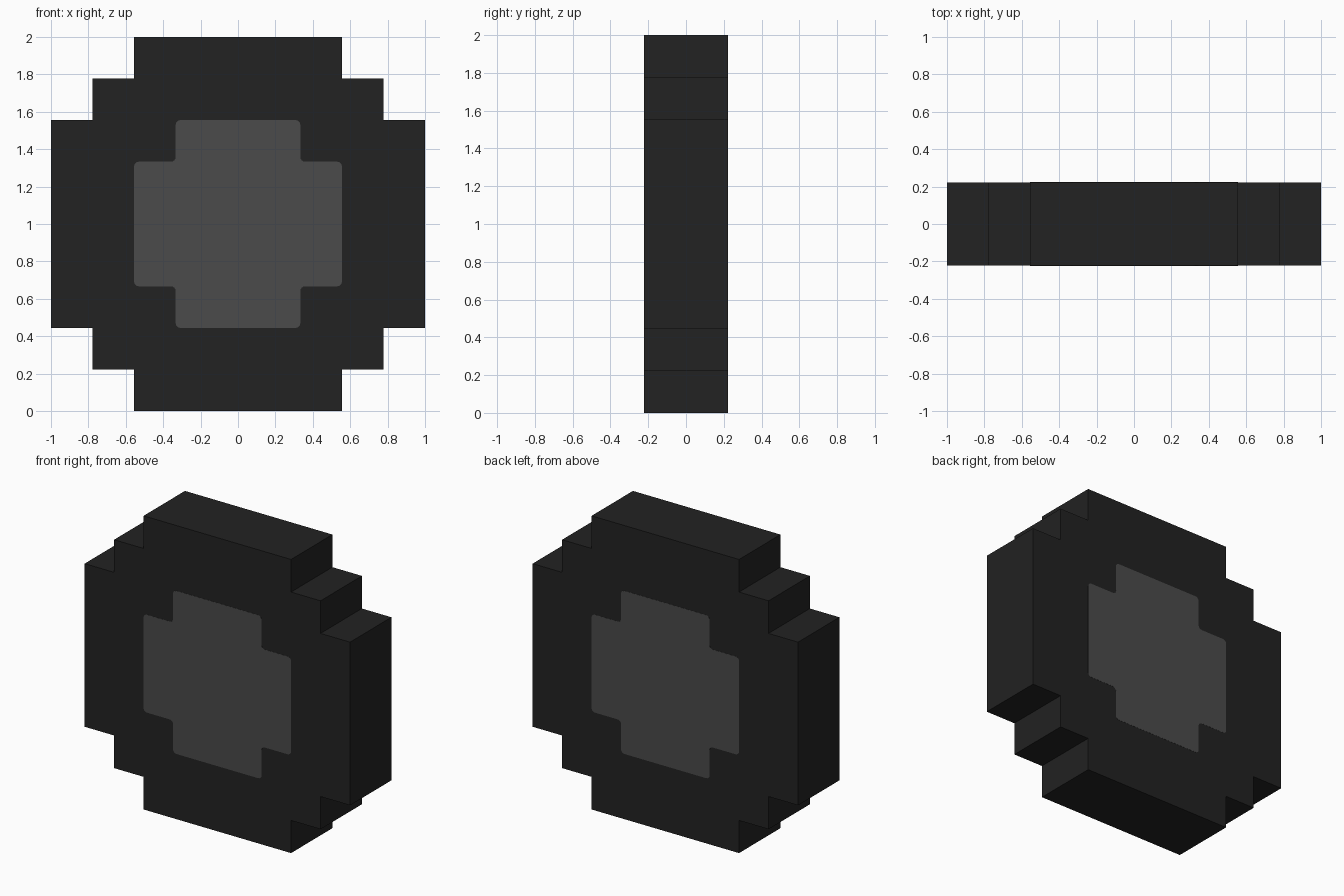
import bpy, bmesh, math
from mathutils import Vector

if "Cube" in bpy.data.objects:
    bpy.data.objects.remove(bpy.data.objects["Cube"])

U = 2 / 9          # one block of the stepped grid
HALF = U           # half of the wheel width


def material(name, value):
    m = bpy.data.materials.new(name)
    m.diffuse_color = (value, value, value, 1)
    m.use_nodes = True
    m.node_tree.nodes["Principled BSDF"].inputs["Base Color"].default_value = m.diffuse_color
    return m


def stepped_outline(quarter):
    """Mirror the upper right quarter (in blocks) into a full closed outline."""
    right = quarter + [(x, -z) for x, z in reversed(quarter)]
    full = right + [(-x, -z) for x, z in right]
    return [Vector((x * U, z * U)) for x, z in full]


def rounded(points, r, steps=4):
    out = []
    for i, p in enumerate(points):
        a = (points[i - 1] - p).normalized()
        b = (points[(i + 1) % len(points)] - p).normalized()
        c = p + r * (a + b)
        for k in range(steps + 1):
            t = math.pi / 2 * k / steps
            out.append(c - r * (b * math.cos(t) + a * math.sin(t)))
    return out


def prism(name, outline, half, mat):
    bm = bmesh.new()
    face = bm.faces.new([bm.verts.new((p.x, -half, p.y + 1)) for p in outline])
    ext = bmesh.ops.extrude_face_region(bm, geom=[face], use_keep_orig=True)
    moved = [v for v in ext["geom"] if isinstance(v, bmesh.types.BMVert)]
    bmesh.ops.translate(bm, verts=moved, vec=(0, 2 * half, 0))
    bmesh.ops.recalc_face_normals(bm, faces=bm.faces)
    mesh = bpy.data.meshes.new(name)
    bm.to_mesh(mesh)
    bm.free()
    mesh.materials.append(mat)
    obj = bpy.data.objects.new(name, mesh)
    bpy.context.collection.objects.link(obj)
    return obj


# Tyre: blocky disc with two steps at each corner
tyre = stepped_outline([(2.5, 4.5), (2.5, 3.5), (3.5, 3.5), (3.5, 2.5), (4.5, 2.5)])
prism("tyre", tyre, HALF, material("black rubber", 0.016))

# Hub: cross-shaped cap with softened corners, a hair proud on both sides
hub = stepped_outline([(1.5, 2.5), (1.5, 1.5), (2.5, 1.5)])
prism("hub", rounded(hub, 0.025), HALF + 0.001, material("grey metal", 0.069))
